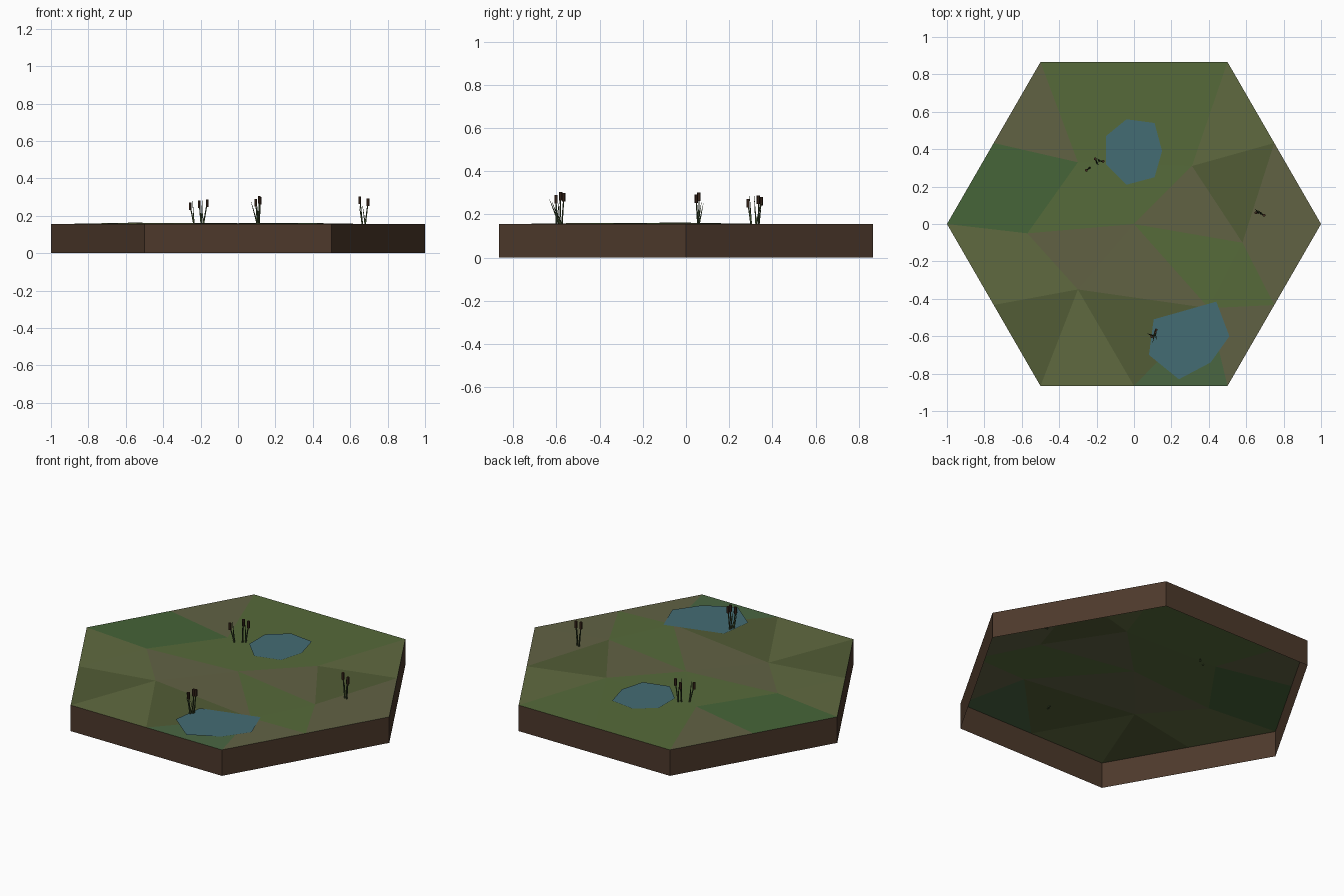
import bpy
from math import cos, sin, pi, radians
from mathutils import Vector

if "Cube" in bpy.data.objects:
    bpy.data.objects.remove(bpy.data.objects["Cube"])

TOP = 0.155


def material(name, rgb):
    # colours given as 0-255 display values
    m = bpy.data.materials.new(name)
    lin = [((c / 255 + 0.055) / 1.055) ** 2.4 for c in rgb]
    m.diffuse_color = (*lin, 1)
    m.use_nodes = True
    m.node_tree.nodes["Principled BSDF"].inputs["Base Color"].default_value = m.diffuse_color
    return m


def mesh_object(name, verts, faces, mats, indices=None):
    me = bpy.data.meshes.new(name)
    me.from_pydata(verts, [], faces)
    for m in mats:
        me.materials.append(m)
    for p, i in zip(me.polygons, indices or [0] * len(faces)):
        p.material_index = i
    ob = bpy.data.objects.new(name, me)
    bpy.context.collection.objects.link(ob)
    return ob


soil = material("soil", (77, 57, 43))
water = material("water", (68, 108, 116))
stalk_green = material("stalk_green", (62, 78, 46))
head_brown = material("head_brown", (62, 42, 30))
grass = [material("grass_%d" % i, c) for i, c in enumerate([
    (97, 98, 68),    # 0 mud
    (96, 106, 64),   # 1 olive
    (86, 106, 58),   # 2 green
    (70, 100, 56),   # 3 deep green
    (82, 92, 54),    # 4 dark olive
    (74, 102, 66)])] # 5 cool green

# Hexagonal ground: centre, loose inner ring, corners and edge midpoints
corners = [Vector((cos(k * pi / 3), sin(k * pi / 3), TOP)) for k in range(6)]
mids = [(corners[k] + corners[(k + 1) % 6]) / 2 for k in range(6)]
inner = [(0.58, -0.10, 0.156), (0.31, 0.31, 0.157), (-0.30, 0.33, 0.156),
         (-0.57, -0.05, 0.163), (-0.30, -0.35, 0.158), (0.40, -0.45, 0.161)]
verts = [(0, 0, 0.160)] + inner + corners + mids
faces = []
for k in range(6):
    n = (k + 1) % 6
    i, j, c, d, m = 1 + k, 1 + n, 7 + k, 7 + n, 13 + k
    faces += [(0, i, j), (i, c, m), (i, m, j), (j, m, d)]
tints = [0, 0, 4, 1,  2, 2, 2, 2,  2, 0, 3, 3,
         0, 1, 1, 4,  0, 1, 4, 5,  2, 0, 2, 0]
mesh_object("ground", verts, faces, grass, tints)

# Soil skirt, open underneath
low = [(c.x, c.y, 0) for c in corners]
mesh_object("soil_wall", low + corners,
            [(k, (k + 1) % 6, (k + 1) % 6 + 6, k + 6) for k in range(6)], [soil])


# Ponds: flat irregular polygons just above the ground
def pond(name, outline, z):
    pts = [(x, y, z) for x, y in reversed(outline)]
    mesh_object(name, pts, [tuple(range(len(pts)))], [water])


pond("back_pond", [(-0.04, 0.56), (0.11, 0.54), (0.15, 0.39), (0.11, 0.25),
                   (-0.04, 0.21), (-0.15, 0.32), (-0.15, 0.47)], 0.1615)
pond("front_pond", [(0.44, -0.415), (0.51, -0.60), (0.41, -0.74), (0.24, -0.83),
                    (0.08, -0.70), (0.105, -0.51)], 0.1625)


# Reeds: tapered sticks with a fat seed head
def stick(name, a, b, r1, r2, sides, mat):
    a, b = Vector(a), Vector(b)
    bpy.ops.mesh.primitive_cone_add(vertices=sides, radius1=r1, radius2=r2,
                                    depth=(b - a).length, location=(a + b) / 2)
    ob = bpy.context.object
    ob.name = name
    ob.rotation_euler = (b - a).to_track_quat('Z', 'Y').to_euler()
    ob.data.materials.append(mat)


def reed(name, base, head, leaf=None):
    foot = (*base, TOP - 0.003)
    h = Vector(head)
    stick(name + "_stalk", foot, h, 0.004, 0.003, 5, stalk_green)
    stick(name + "_head", h - Vector((0, 0, 0.02)), h + Vector((0, 0, 0.02)),
          0.008, 0.008, 6, head_brown)
    if leaf:
        stick(name + "_leaf", foot, leaf, 0.005, 0.0006, 4, stalk_green)


reeds = [
    # cluster beside the back pond
    ((-0.235, 0.302), (-0.255, 0.287, 0.252), (-0.243, 0.295, 0.285)),
    ((-0.197, 0.325), (-0.207, 0.348, 0.262), (-0.190, 0.315, 0.290)),
    ((-0.185, 0.337), (-0.165, 0.335, 0.268), (-0.195, 0.350, 0.260)),
    # cluster at the front pond
    ((0.105, -0.600), (0.095, -0.602, 0.270), (0.070, -0.585, 0.275)),
    ((0.110, -0.585), (0.113, -0.580, 0.285), (0.100, -0.632, 0.270)),
    ((0.112, -0.575), (0.118, -0.566, 0.280), (0.120, -0.620, 0.255)),
    # cluster at the right corner
    ((0.665, 0.060), (0.652, 0.060, 0.283), (0.648, 0.080, 0.250)),
    ((0.680, 0.055), (0.695, 0.047, 0.273), (0.665, 0.072, 0.260)),
]
for n, (base, head, leaf) in enumerate(reeds):
    reed("reed_%d" % (n + 1), base, head, leaf)
